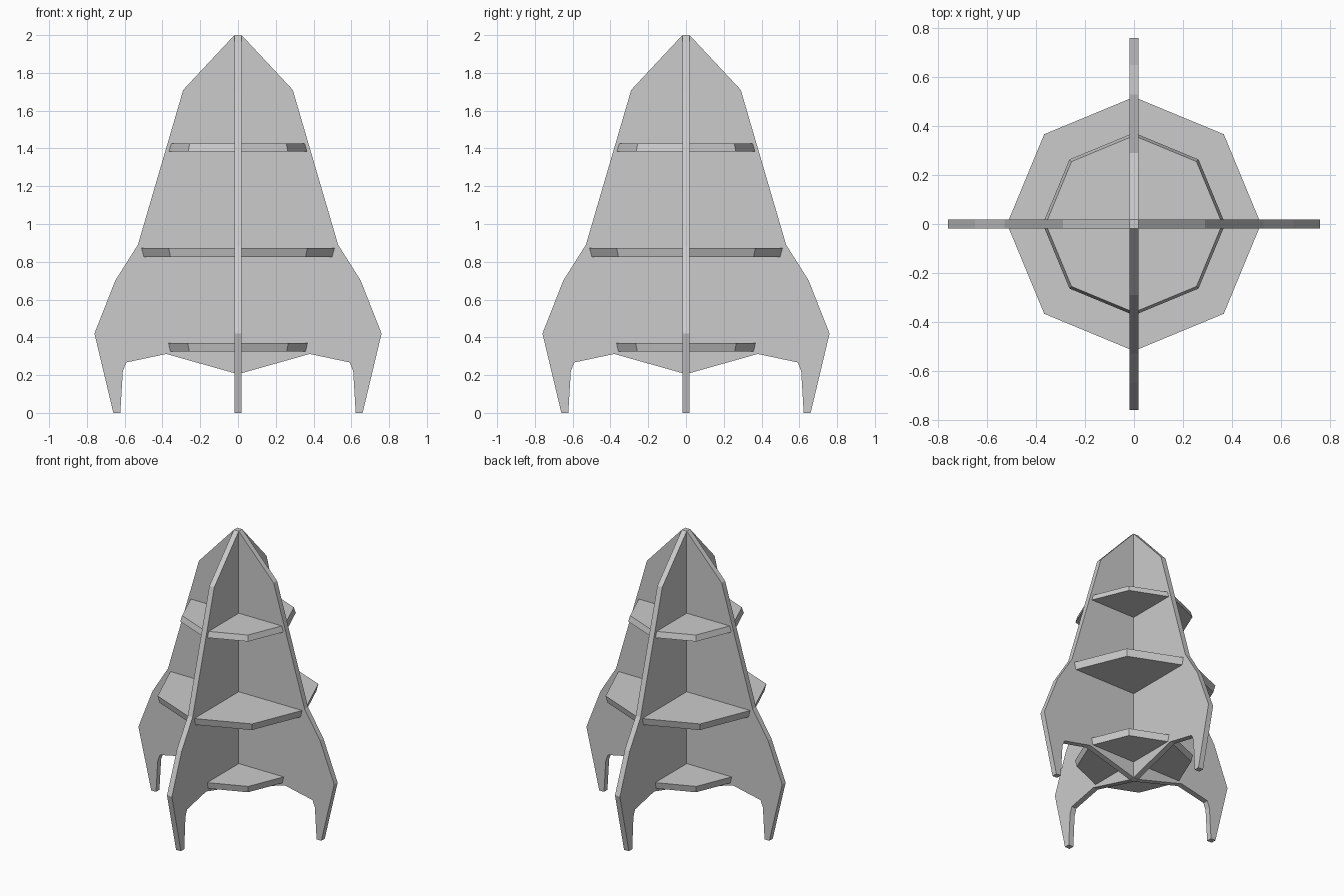
import bpy, bmesh, math
from mathutils import Matrix

if "Cube" in bpy.data.objects:
    bpy.data.objects.remove(bpy.data.objects["Cube"])

T = 0.019  # half thickness of the plates

# Right half of the rocket silhouette (x, z), tip to belly
HALF = [(T, 2.0), (0.29, 1.71), (0.53, 0.89), (0.65, 0.70), (0.76, 0.42),
        (0.66, 0.0), (0.623, 0.0), (0.61, 0.22), (0.592, 0.267), (0.38, 0.312)]
OUTLINE = HALF + [(0, 0.205)] + [(-x, z) for x, z in reversed(HALF)]


def finish(bm, name):
    bmesh.ops.recalc_face_normals(bm, faces=bm.faces)
    mesh = bpy.data.meshes.new(name)
    bm.to_mesh(mesh)
    bm.free()
    obj = bpy.data.objects.new(name, mesh)
    bpy.context.collection.objects.link(obj)
    return obj


def plate(name, angle):
    bm = bmesh.new()
    face = bm.faces.new([bm.verts.new((x, -T, z)) for x, z in OUTLINE])
    ext = bmesh.ops.extrude_face_region(bm, geom=[face], use_keep_orig=True)
    moved = [v for v in ext["geom"] if isinstance(v, bmesh.types.BMVert)]
    bmesh.ops.translate(bm, verts=moved, vec=(0, 2 * T, 0))
    bm.transform(Matrix.Rotation(angle, 4, 'Z'))
    return finish(bm, name)


def shelf(name, z0, z1, r0, r1):
    # Octagonal slab with slanted rim, corners on the axes
    bm = bmesh.new()
    rings = [[bm.verts.new((r * math.cos(i * math.pi / 4),
                            r * math.sin(i * math.pi / 4), z)) for i in range(8)]
             for z, r in ((z0, r0), (z1, r1))]
    for ring in rings:
        bm.faces.new(ring)
    for i in range(8):
        j = (i + 1) % 8
        bm.faces.new((rings[0][i], rings[0][j], rings[1][j], rings[1][i]))
    return finish(bm, name)


# Two crossed fin plates
plate("fin_plate_x", 0)
plate("fin_plate_y", math.pi / 2)

# Three octagonal shelves
shelf("upper_shelf", 1.385, 1.425, 0.373, 0.361)
shelf("middle_shelf", 0.825, 0.874, 0.506, 0.519)
shelf("lower_shelf", 0.324, 0.370, 0.365, 0.376)
